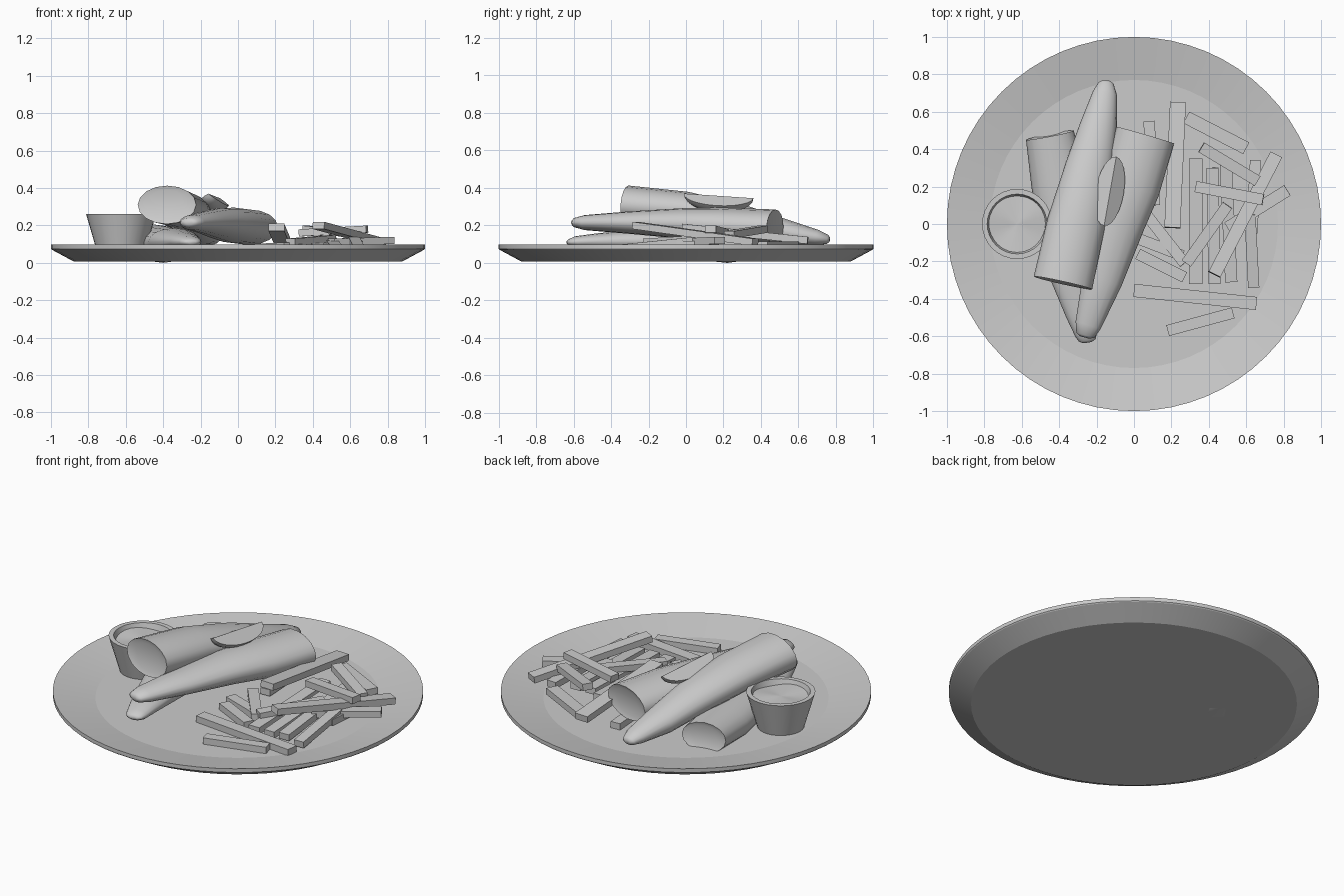
import bpy, bmesh, math
from mathutils import Vector, Matrix

if "Cube" in bpy.data.objects:
    bpy.data.objects.remove(bpy.data.objects["Cube"])


def make(name, bm, angle=None):
    bmesh.ops.recalc_face_normals(bm, faces=bm.faces)
    me = bpy.data.meshes.new(name)
    bm.to_mesh(me)
    bm.free()
    ob = bpy.data.objects.new(name, me)
    bpy.context.collection.objects.link(ob)
    if angle:
        bpy.context.view_layer.objects.active = ob
        ob.select_set(True)
        bpy.ops.object.shade_smooth_by_angle(angle=math.radians(angle))
        ob.select_set(False)
    return ob


def loft(bm, rings, start_cap=True, end_cap=True):
    vr = [[bm.verts.new(p) for p in r] for r in rings]
    n = len(vr[0])
    for a, b in zip(vr, vr[1:]):
        for i in range(n):
            bm.faces.new((a[i], a[(i + 1) % n], b[(i + 1) % n], b[i]))
    if start_cap:
        bm.faces.new(vr[0])
    if end_cap:
        bm.faces.new(vr[-1])


def lathe(name, profile, seg, centre=(0, 0), angle=30):
    bm = bmesh.new()
    rings = [[(centre[0] + r * math.cos(2 * math.pi * i / seg),
               centre[1] + r * math.sin(2 * math.pi * i / seg), z)
              for i in range(seg)] for r, z in profile]
    loft(bm, rings)
    return make(name, bm, angle)


def fillet(name, stations, seg=16):
    # stations: x, y, z, half width, half height; first one is the cut end
    bm = bmesh.new()
    pts = [Vector(s[:3]) for s in stations]
    rings = []
    for k, s in enumerate(stations):
        t = (pts[min(k + 1, len(pts) - 1)] - pts[max(k - 1, 0)]).normalized()
        side = t.cross(Vector((0, 0, 1))).normalized()
        up = side.cross(t)
        rings.append([pts[k] + side * s[3] * math.cos(a) + up * s[4] * math.sin(a)
                      for a in (2 * math.pi * i / seg for i in range(seg))])
    # rounded tip
    t = (pts[-1] - pts[-2]).normalized()
    rings.append([pts[-1] + (p - pts[-1]) * 0.5 + t * 0.012 for p in rings[-1]])
    # slightly hollow cut face
    t = (pts[1] - pts[0]).normalized()
    rings.insert(0, [pts[0] + (p - pts[0]) * 0.75 + t * 0.01 for p in rings[0]])
    loft(bm, rings)
    return make(name, bm, 60)


# Plate with a shallow well
lathe("plate", [(0.88, 0.008), (0.995, 0.07), (1.0, 0.075), (1.0, 0.097),
                (0.77, 0.055)], 64, angle=8)

# Sauce cup and sauce
CUP = (-0.625, 0.0)
lathe("sauce_cup", [(0.127, 0.054), (0.187, 0.26), (0.16, 0.26), (0.145, 0.21)], 32, CUP)
bm = bmesh.new()
rings = [[(CUP[0] + r * math.cos(a), CUP[1] + r * math.sin(a),
           0.232 + 0.006 * math.sin(3 * a) * (r / 0.15))
          for a in (2 * math.pi * i / 24 for i in range(24))] for r in (0.152, 0.1, 0.05, 0.01)]
loft(bm, rings, start_cap=False)
make("sauce", bm, 60)

# Fish fillets
fillet("fish_top", [(-.38, -.315, .31, .16, .103), (-.31, 0, .285, .155, .095),
                    (-.24, .3, .225, .128, .085), (-.19, .52, .165, .1, .07),
                    (-.155, .7, .135, .065, .042), (-.15, .755, .125, .04, .024)])
fillet("fish_right", [(.06, .475, .19, .16, .095), (-.02, .2, .2, .16, .095),
                      (-.09, 0, .21, .145, .083), (-.17, -.3, .215, .108, .06),
                      (-.245, -.54, .215, .07, .04), (-.26, -.595, .215, .05, .025)])
fillet("fish_left", [(-.45, .475, .12, .13, .085), (-.4, .22, .098, .15, .098),
                     (-.34, -.2, .115, .14, .07), (-.28, -.48, .115, .085, .042),
                     (-.255, -.59, .112, .06, .03), (-.25, -.622, .11, .045, .018)])

# Lemon wedge: a slice around a straight ridge
bm = bmesh.new()
p0, p1 = Vector((-.16, -.01, .37)), Vector((-.095, .36, .345))
mid, half = (p0 + p1) / 2, (p1 - p0) / 2
side = half.cross(Vector((0, 0, 1))).normalized()
up = side.cross(half).normalized()
a0, a1, N, M = math.radians(-35), math.radians(-150), 12, 6
ends = bm.verts.new(p0), bm.verts.new(p1)
arcs = []
for j in range(M + 1):
    a = a0 + (a1 - a0) * j / M
    d = side * math.cos(a) + up * math.sin(a)
    arcs.append([ends[0]] + [bm.verts.new(mid - half * math.cos(math.pi * i / N)
                + d * 0.09 * math.sin(math.pi * i / N)) for i in range(1, N)] + [ends[1]])
for a, b in zip(arcs, arcs[1:]):
    for i in range(N):
        bm.faces.new(list(dict.fromkeys((a[i], a[i + 1], b[i + 1], b[i]))))
bm.faces.new(arcs[0])
bm.faces.new(arcs[-1])
make("lemon_wedge", bm, 40)

# Fries: start xyz, end xyz, width
FRIES = [
    (.0, -.355, .076, .655, -.425, .076, .07), (.18, -.57, .076, .53, -.475, .076, .06),
    (.235, .65, .12, .205, -.02, .19, .085), (.28, .57, .095, .6, .405, .095, .07),
    (.36, .41, .18, .66, .23, .15, .06), (.33, .2, .16, .69, .13, .18, .06),
    (.76, .37, .11, .43, -.27, .2, .07), (.82, .18, .12, .5, -.02, .11, .065),
    (.64, -.34, .08, .62, .05, .12, .06), (.33, -.32, .076, .33, .35, .1, .07),
    (.43, -.32, .076, .42, .3, .1, .065), (.52, -.31, .08, .49, .34, .12, .065),
    (.02, -.16, .076, .27, -.285, .076, .06), (.0, -.07, .076, .26, -.17, .08, .06),
    (.08, .55, .076, .11, .1, .08, .06), (.05, .07, .08, .27, -.21, .09, .06),
    (.65, .34, .09, .63, -.05, .1, .06), (.28, -.21, .11, .5, .1, .13, .06),
]
for k, f in enumerate(FRIES):
    a, b = Vector(f[0:3]), Vector(f[3:6])
    t = (b - a).normalized()
    s = t.cross(Vector((0, 0, 1))).normalized()
    m = Matrix((t, -s, s.cross(t))).transposed().to_4x4()
    bm = bmesh.new()
    bmesh.ops.create_cube(bm, size=1)
    bmesh.ops.transform(bm, matrix=Matrix.Translation((a + b) / 2) @ m
                        @ Matrix.Diagonal(((b - a).length, f[6], 0.038, 1)), verts=bm.verts)
    make(f"fry_{k + 1:02d}", bm)
